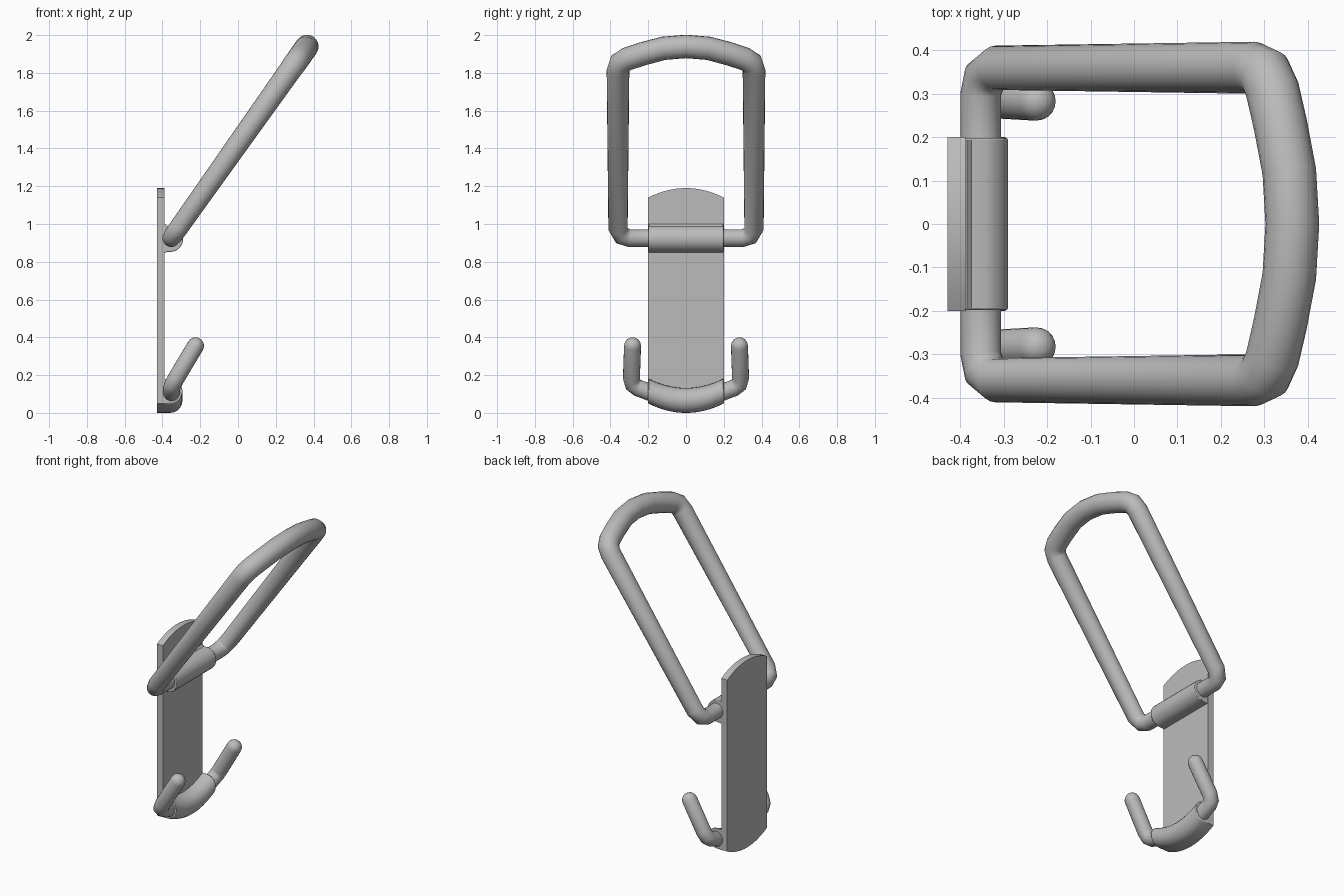
import bpy
import bmesh
import math
from mathutils import Vector

cube = bpy.data.objects.get("Cube")
if cube:
    bpy.data.objects.remove(cube, do_unlink=True)

steel = bpy.data.materials.new("satin grey steel")
steel.use_nodes = True
grey = (0.5, 0.5, 0.5, 1)
steel.diffuse_color = grey
steel.node_tree.nodes["Principled BSDF"].inputs["Base Color"].default_value = grey


def loft(name, rings, closed=False, angle=40, bevel=0):
    """Skin a row of equal cross-sections, capping the ends unless closed."""
    bm = bmesh.new()
    loops = [[bm.verts.new(p) for p in ring] for ring in rings]
    n = len(loops[0])
    pairs = list(zip(loops, loops[1:]))
    if closed:
        pairs.append((loops[-1], loops[0]))
    else:
        bm.faces.new(loops[0])
        bm.faces.new(loops[-1])
    for a, b in pairs:
        for i in range(n):
            j = (i + 1) % n
            bm.faces.new((a[i], a[j], b[j], b[i]))
    bmesh.ops.recalc_face_normals(bm, faces=bm.faces)
    mesh = bpy.data.meshes.new(name)
    bm.to_mesh(mesh)
    bm.free()
    mesh.materials.append(steel)
    obj = bpy.data.objects.new(name, mesh)
    bpy.context.collection.objects.link(obj)
    if bevel:
        mod = obj.modifiers.new("soft edges", 'BEVEL')
        mod.width, mod.segments, mod.limit_method = bevel, 2, 'ANGLE'
        mod.angle_limit = math.radians(50)
    bpy.ops.object.select_all(action='DESELECT')
    obj.select_set(True)
    bpy.context.view_layer.objects.active = obj
    bpy.ops.object.shade_smooth_by_angle(angle=math.radians(angle))
    return obj


def tube(name, path, side, closed=False, sides=20):
    """Round wire along (point, radius) pairs; side keeps the rings untwisted."""
    rings = []
    n = len(path)
    for i, (p, r) in enumerate(path):
        before = path[i - 1][0] if closed or i else p
        after = path[(i + 1) % n][0] if closed or i < n - 1 else p
        t = (after - before).normalized()
        u = (side - t * side.dot(t)).normalized()
        v = t.cross(u)
        rings.append([p + r * (math.cos(a) * u + math.sin(a) * v)
                      for a in (math.tau * k / sides for k in range(sides))])
    return loft(name, rings, closed, angle=60)


def sag(y):
    return 1.25 * y * y


# Back plate with arched ends
ys = [-0.2 + 0.4 * i / 16 for i in range(17)]
outline = [(y, sag(y)) for y in ys] + [(y, 1.19 - sag(y)) for y in reversed(ys)]
loft("back_plate", [[(x, y, z) for y, z in outline] for x in (-0.43, -0.388)], angle=30)

# Hinge sleeve: rounded front, small flare where it meets the plate
sleeve = [(-0.40, 1.0), (-0.385, 1.0), (-0.375, 0.99)]
for k in range(13):
    a = math.radians(75 - 165 * k / 12)
    sleeve.append((-0.36 + 0.07 * math.cos(a), 0.922 + 0.07 * math.sin(a)))
sleeve += [(-0.385, 0.85), (-0.40, 0.845)]
loft("hinge_sleeve", [[(x, y, z) for x, z in sleeve] for y in (-0.198, 0.198)],
     bevel=0.004)

# Curved lower sleeve following the bottom edge of the plate
band = [(-0.40, 0.132)]
for k in range(13):
    a = math.radians(90 - 180 * k / 12)
    band.append((-0.36 + 0.066 * math.cos(a), 0.066 + 0.066 * math.sin(a)))
band.append((-0.40, 0.0))
loft("lower_sleeve", [[(x, y, z + sag(y)) for x, z in band] for y in ys], bevel=0.004)

# Large swinging loop, drawn flat as (y, distance up the slope, radius)
base = Vector((-0.353, 0, 0.925))
up = Vector((0.718, 0, 1.015)).normalized()
half = [(0.2, 0, 0.047), (0.3, 0, 0.047), (0.338, 0.016, 0.05), (0.36, 0.06, 0.051),
        (0.36, 1.09, 0.06), (0.347, 1.135, 0.062), (0.31, 1.163, 0.062),
        (0.23, 1.195, 0.062), (0.12, 1.231, 0.062)]
flat = half + [(0, 1.243, 0.062)] + [(-y, u, r) for y, u, r in reversed(half)]
tube("swing_loop", [(base + up * u + Vector((0, y, 0)), r) for y, u, r in flat],
     up.cross(Vector((0, 1, 0))), closed=True)

# Pair of small hooks with domed tips
for s, label in ((-1, "right"), (1, "left")):
    pts = [(-0.352, 0.15, 0.09), (-0.352, 0.2, 0.112), (-0.352, 0.255, 0.132),
           (-0.345, 0.28, 0.15), (-0.328, 0.289, 0.182), (-0.225, 0.283, 0.355)]
    path = [(Vector((x, s * y, z)), 0.045) for x, y, z in pts]
    tip = path[-1][0]
    arm = (tip - path[-2][0]).normalized()
    for deg in (20, 40, 60, 78):
        a = math.radians(deg)
        path.append((tip + arm * 0.045 * math.sin(a), 0.045 * math.cos(a)))
    tube("hook_" + label, path, Vector((0.85, 0, -0.52)))
